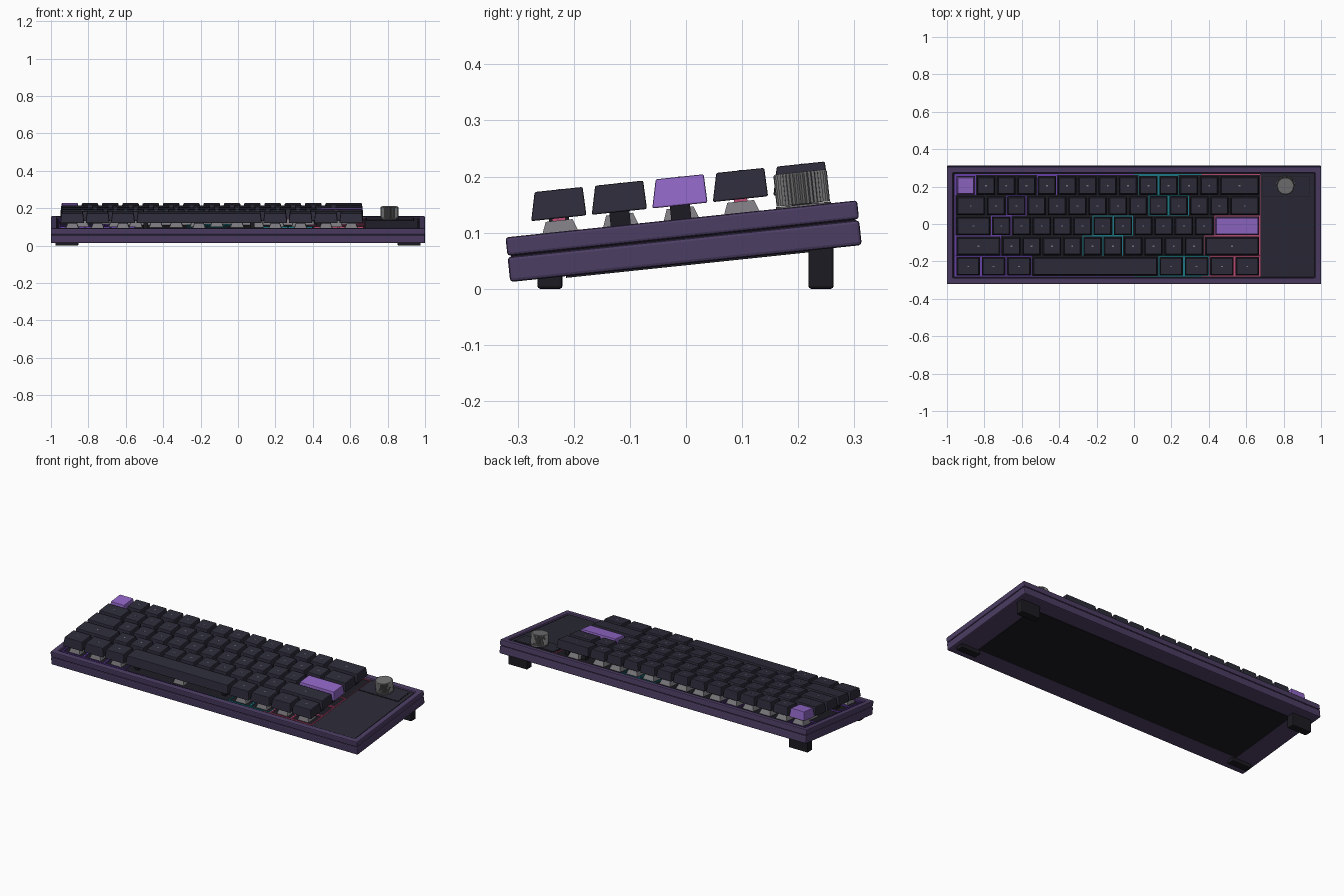
import bpy, bmesh, math
from mathutils import Matrix

old = bpy.data.objects.get("Cube")
if old:
    bpy.data.objects.remove(old, do_unlink=True)


def material(name, hexcode):
    def linear(c):
        return c / 12.92 if c <= 0.04045 else ((c + 0.055) / 1.055) ** 2.4
    rgb = [linear(int(hexcode[i:i + 2], 16) / 255) for i in (0, 2, 4)]
    m = bpy.data.materials.new(name)
    m.use_nodes = True
    m.diffuse_color = (*rgb, 1)
    m.node_tree.nodes["Principled BSDF"].inputs["Base Color"].default_value = (*rgb, 1)
    return m


CASE = material("case purple", "4c3d63")
KEY = material("key charcoal", "2d2c3a")
ACCENT = material("accent purple", "9167c6")
PANEL = material("panel charcoal", "2b2a36")
BLACK = material("matte black", "1b1b22")
METAL = material("knob grey", "707072")
HOUSING = material("housing grey", "7c7a7e")
PINK = material("glow pink", "c04f78")
TEAL = material("glow teal", "1f7f8c")
VIOLET = material("glow violet", "6b43ad")

# The whole board leans forward on its feet
TILT = Matrix.Translation((0, 0, 0.045)) @ Matrix.Rotation(math.radians(6), 4, 'X')
U = 0.1085           # pitch of one key
LEFT = -0.954        # left edge of the key field
PLATE = 0.068        # top of the switch plate


def finish(name, bm, mat, bevel=0, segments=2, tilt=True):
    bmesh.ops.recalc_face_normals(bm, faces=bm.faces)
    mesh = bpy.data.meshes.new(name)
    bm.to_mesh(mesh)
    bm.free()
    mesh.materials.append(mat)
    ob = bpy.data.objects.new(name, mesh)
    bpy.context.collection.objects.link(ob)
    if tilt:
        ob.matrix_world = TILT
    if bevel:
        mod = ob.modifiers.new("Bevel", 'BEVEL')
        mod.width = bevel
        mod.segments = segments
        mod.limit_method = 'ANGLE'
    return ob


def rect(bm, cx, cy, hx, hy, z):
    return [bm.verts.new((cx + sx * hx, cy + sy * hy, z))
            for sx, sy in ((-1, -1), (1, -1), (1, 1), (-1, 1))]


def bridge(bm, a, b):
    n = len(a)
    for i in range(n):
        bm.faces.new((a[i], a[(i + 1) % n], b[(i + 1) % n], b[i]))


def frustum(bm, cx, cy, hx, hy, z0, z1, inset=0, shift=0):
    low = rect(bm, cx, cy, hx, hy, z0)
    high = rect(bm, cx, cy + shift, hx - inset, hy - inset, z1)
    bridge(bm, low, high)
    bm.faces.new(low)
    bm.faces.new(high)


def ring(bm, cx, cy, hx, hy, wall, z0, z1, slope=0):
    loops = [rect(bm, cx, cy, hx, hy, z0), rect(bm, cx, cy, hx, hy, z1),
             rect(bm, cx, cy, hx - wall, hy - wall, z1),
             rect(bm, cx, cy, hx - wall - slope, hy - wall - slope, z0)]
    for i in range(4):
        bridge(bm, loops[i], loops[(i + 1) % 4])


def block(name, mat, x0, x1, y0, y1, z0, z1, bevel=0, inset=0, tilt=True):
    bm = bmesh.new()
    frustum(bm, (x0 + x1) / 2, (y0 + y1) / 2, (x1 - x0) / 2, (y1 - y0) / 2, z0, z1, inset)
    return finish(name, bm, mat, bevel, tilt=tilt)


# Case: lower tray, dark seam, raised rim
block("lower_case", CASE, -1, 1, -0.315, 0.315, 0, 0.045, 0.006)
block("case_seam", BLACK, -0.993, 0.993, -0.309, 0.309, 0.04, 0.052)
bm = bmesh.new()
ring(bm, 0, 0, 1, 0.315, 0.032, 0.047, 0.08, 0.006)
finish("upper_rim", bm, CASE, 0.005)
block("switch_plate", BLACK, -0.968, 0.968, -0.284, 0.284, 0.05, PLATE)
block("bottom_panel", BLACK, -0.87, 0.87, -0.215, 0.225, -0.003, 0.004)

# Side panel with a framed control plate
block("side_panel", PANEL, 0.678, 0.962, -0.279, 0.279, 0.06, 0.074, 0.002)
block("control_plate_edge", BLACK, 0.684, 0.941, 0.155, 0.267, 0.07, 0.0755)
block("control_plate", PANEL, 0.688, 0.937, 0.159, 0.263, 0.07, 0.077)

# Feet: short at the front, tall at the back
for side, sx in (("right", -1), ("left", 1)):
    x0, x1 = sorted((sx * 0.853, sx * 0.977))
    block("front_foot_" + side, BLACK, x0, x1, -0.265, -0.22, 0, 0.028, 0.005, tilt=False)
    block("back_foot_" + side, BLACK, x0, x1, 0.218, 0.263, 0, 0.08, 0.005, tilt=False)

# Knob: ribbed cylinder on a thin collar
bm = bmesh.new()
ribs = 40
loops = []
for z, scale in ((0.084, 1), (0.138, 1), (0.141, 0.94)):
    loop = []
    for i in range(ribs * 2):
        a = math.pi * i / ribs
        r = (0.048 if i % 2 else 0.0445) * scale
        loop.append(bm.verts.new((0.81 + r * math.cos(a), 0.219 + r * math.sin(a), z)))
    loops.append(loop)
bridge(bm, loops[0], loops[1])
bridge(bm, loops[1], loops[2])
bm.faces.new(loops[0])
bm.faces.new(loops[2])
finish("knob", bm, METAL)
bm = bmesh.new()
bmesh.ops.create_cone(bm, cap_ends=True, segments=40, radius1=0.049, radius2=0.049, depth=0.009,
                      matrix=Matrix.Translation((0.81, 0.219, 0.0785)))
finish("knob_collar", bm, METAL)

# Rows from back to front: key widths and lit keys
ROWS = [
    ([1] * 13 + [2], {0: VIOLET, 4: VIOLET, 9: TEAL, 10: TEAL}),
    ([1.5] + [1] * 12 + [1.5], {2: VIOLET, 9: TEAL, 10: TEAL}),
    ([1.75] + [1] * 11 + [2.25], {1: VIOLET, 6: TEAL, 7: TEAL, 12: PINK}),
    ([2.25] + [1] * 10 + [2.75], {0: VIOLET, 5: TEAL, 6: TEAL, 11: PINK}),
    ([1.25] * 3 + [6.25] + [1.25] * 4,
     {0: VIOLET, 1: VIOLET, 2: VIOLET, 4: TEAL, 5: TEAL, 6: PINK, 7: PINK}),
]
ACCENT_KEYS = {(0, 0), (2, 12)}
housings, stems, stabilisers, marks = [bmesh.new() for _ in range(4)]
glows = {m: bmesh.new() for m in (VIOLET, TEAL, PINK)}

for r, (widths, lit) in enumerate(ROWS):
    cy = (2 - r) * U
    x = LEFT
    for k, w in enumerate(widths):
        cx = x + w * U / 2
        hx = w * U / 2 - 0.0045
        x += w * U
        # Keycap
        bm = bmesh.new()
        frustum(bm, cx, cy, hx, 0.0495, 0.104, 0.155, 0.0065, 0.005)
        finish(f"keycap_{r + 1}_{k + 1}", bm, ACCENT if (r, k) in ACCENT_KEYS else KEY, 0.003)
        # Switch below it
        frustum(housings, cx, cy, 0.036, 0.036, PLATE, 0.1, 0.012)
        frustum(stems, cx, cy, 0.012, 0.012, 0.098, 0.108)
        if w >= 2:
            for s in (-1, 1):
                frustum(stabilisers, cx + s * (hx - 0.05), cy, 0.012, 0.018, PLATE, 0.108)
        # Plain centre mark
        if w < 6 and (r, k) not in ACCENT_KEYS:
            frustum(marks, cx, cy + 0.005, 0.005, 0.003, 0.1545, 0.1555)
        if k in lit:
            ring(glows[lit[k]], cx, cy, w * U / 2 - 0.0005, U / 2 - 0.0005, 0.005, PLATE, 0.075)

finish("switch_housings", housings, HOUSING)
finish("switch_stems", stems, PINK)
finish("stabiliser_stems", stabilisers, BLACK)
finish("key_marks", marks, HOUSING)

# Light strips around the edge of the key field
for mat, x0, x1 in ((VIOLET, LEFT, 0.0), (TEAL, 0.0, 0.36), (PINK, 0.36, 0.674)):
    for y in (-0.274, 0.274):
        frustum(glows[mat], (x0 + x1) / 2, y, (x1 - x0) / 2, 0.0015, PLATE, 0.074)
for mat, x in ((VIOLET, LEFT - 0.003), (PINK, 0.676)):
    frustum(glows[mat], x, 0, 0.0015, 0.274, PLATE, 0.074)
for mat, bm in glows.items():
    finish(mat.name.replace(" ", "_"), bm, mat)
